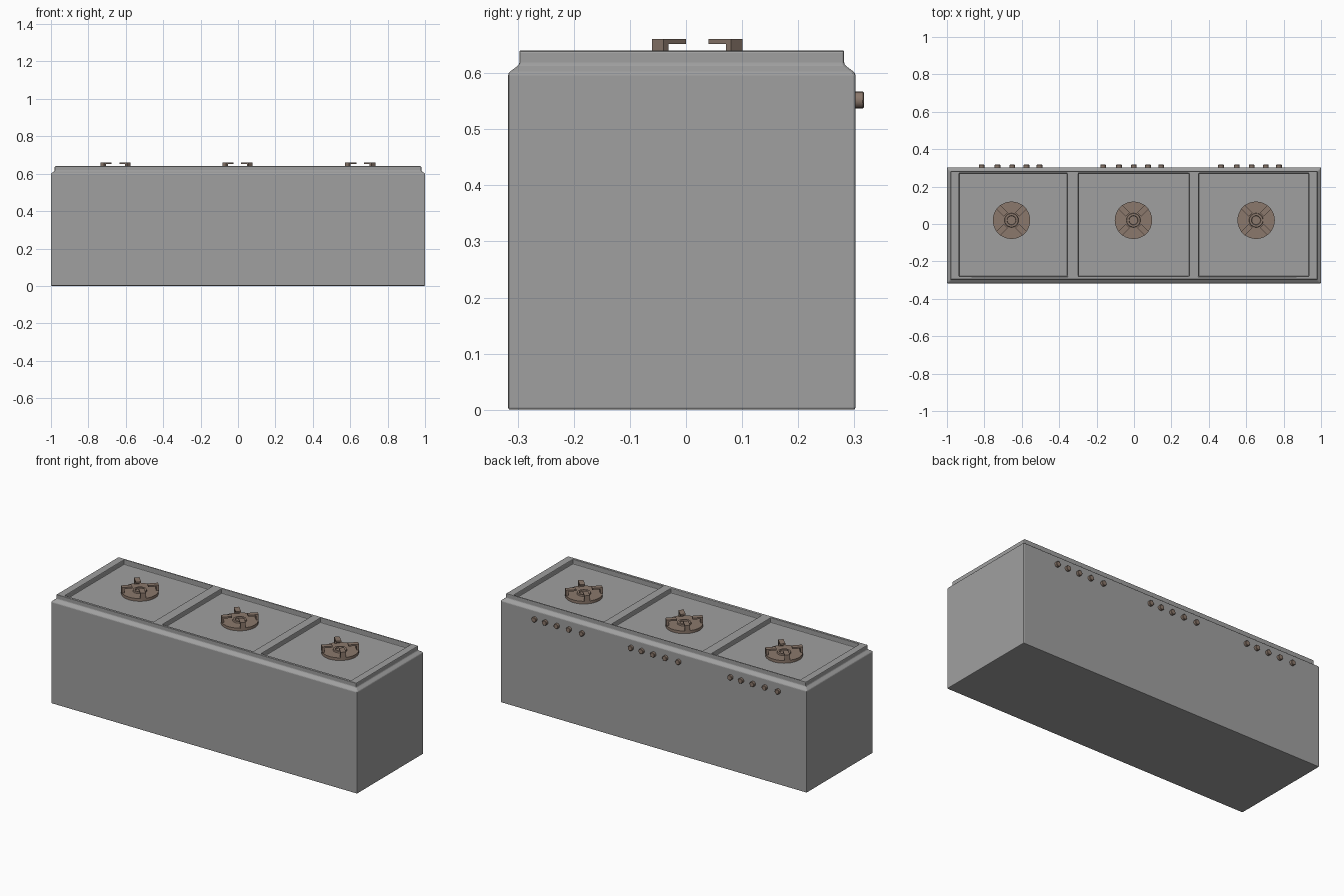
import bpy, bmesh, math
from mathutils import Matrix, Vector

if "Cube" in bpy.data.objects:
    bpy.data.objects.remove(bpy.data.objects["Cube"])


def material(name, rgb):
    m = bpy.data.materials.new(name)
    m.diffuse_color = (*rgb, 1)
    m.use_nodes = True
    m.node_tree.nodes["Principled BSDF"].inputs["Base Color"].default_value = m.diffuse_color
    return m


GREY = material("grey metal", (0.35, 0.35, 0.35))
BROWN = material("brown metal", (0.26, 0.19, 0.15))
FLOOR = 0.612


def finish(name, bm, mat):
    bmesh.ops.recalc_face_normals(bm, faces=bm.faces)
    me = bpy.data.meshes.new(name)
    bm.to_mesh(me)
    bm.free()
    me.materials.append(mat)
    ob = bpy.data.objects.new(name, me)
    bpy.context.collection.objects.link(ob)
    return ob


def add_box(bm, x0, x1, y0, y1, z0, z1, rot=Matrix()):
    size = Matrix.Diagonal((x1 - x0, y1 - y0, z1 - z0, 1))
    mid = Matrix.Translation(((x0 + x1) / 2, (y0 + y1) / 2, (z0 + z1) / 2))
    bmesh.ops.create_cube(bm, size=1, matrix=rot @ mid @ size)


def add_lathe(bm, profile, n, mtx):
    # revolve an (r, z) outline; r = 0 at both ends closes it
    vs = [bm.verts.new(mtx @ Vector((r, 0, z))) for r, z in profile]
    es = [bm.edges.new(p) for p in zip(vs, vs[1:])]
    axis = mtx.to_3x3() @ Vector((0, 0, 1))
    bmesh.ops.spin(bm, geom=vs + es, cent=mtx.translation, axis=axis,
                   angle=2 * math.pi, steps=n, use_merge=True)
    bmesh.ops.remove_doubles(bm, verts=bm.verts, dist=1e-5)


# Cabinet: stacked rectangles with a sloped shoulder below the worktop
bm = bmesh.new()
rings = []
for inset, z in ((0, 0), (0, 0.6), (0.02, 0.615), (0.02, 0.64)):
    x, y0, y1 = 1 - inset, -0.317 + inset, 0.302 - inset
    rings.append([bm.verts.new(p) for p in
                  ((-x, y0, z), (x, y0, z), (x, y1, z), (-x, y1, z))])
for a, b in zip(rings, rings[1:]):
    for i in range(4):
        j = (i + 1) % 4
        bm.faces.new((a[i], a[j], b[j], b[i]))
bm.faces.new(rings[0])
bm.faces.new(rings[-1])
cabinet = finish("cabinet", bm, GREY)

# Three recessed worktop panels
bm = bmesh.new()
for x0, x1 in ((-0.935, -0.357), (-0.298, 0.295), (0.347, 0.935)):
    add_box(bm, x0, x1, -0.28, 0.272, FLOOR, 0.7)
cutter = finish("panel_cutter", bm, GREY)
cutter.hide_render = True
cut = cabinet.modifiers.new("panels", 'BOOLEAN')
cut.operation = 'DIFFERENCE'
cut.solver = 'EXACT'
cut.object = cutter
bev = cabinet.modifiers.new("soft_edges", 'BEVEL')
bev.width = 0.004
bev.segments = 2
bev.limit_method = 'ANGLE'
bev.angle_limit = math.radians(30)
bpy.context.view_layer.objects.active = cabinet
cabinet.select_set(True)
for mod in ("panels", "soft_edges"):
    bpy.ops.object.modifier_apply(modifier=mod)
bpy.data.objects.remove(cutter)

# Burners: disc with a raised centre ring and four L-shaped prongs
for k, cx in enumerate((-0.655, -0.003, 0.653)):
    at = Matrix.Translation((cx, 0.02, 0))
    bm = bmesh.new()
    top = 0.628
    add_lathe(bm, ((0, FLOOR - 0.004), (0.1, FLOOR - 0.004), (0.1, top), (0.038, top),
                   (0.036, top + 0.008), (0.025, top + 0.008), (0.023, top + 0.001),
                   (0, top + 0.001)), 32, at)
    disc = finish(f"burner_disc_{k + 1}", bm, BROWN)
    bm = bmesh.new()
    for i in range(4):
        rot = at @ Matrix.Rotation(math.radians(45 + 90 * i), 4, 'Z')
        add_box(bm, 0.043, 0.1, -0.0145, 0.0145, 0.652, 0.661, rot)
        add_box(bm, 0.087, 0.1, -0.0145, 0.0145, top - 0.002, 0.652, rot)
    finish(f"burner_prongs_{k + 1}", bm, BROWN)

# Control knobs along the back
for k, cx in enumerate((-0.655, -0.005, 0.625)):
    bm = bmesh.new()
    for dx in (-0.16, -0.075, 0.004, 0.08, 0.15):
        m = Matrix.Translation((cx + dx, 0.3, 0.552)) @ Matrix.Rotation(-math.pi / 2, 4, 'X')
        add_lathe(bm, ((0, 0), (0.015, 0), (0.015, 0.015), (0.013, 0.017), (0, 0.017)), 16, m)
    finish(f"knobs_{k + 1}", bm, BROWN)

# Smooth the round parts, keep hard edges
for ob in bpy.data.objects:
    ob.select_set(ob.name.startswith(("burner_disc", "knobs")))
bpy.ops.object.shade_smooth_by_angle(angle=math.radians(30))
